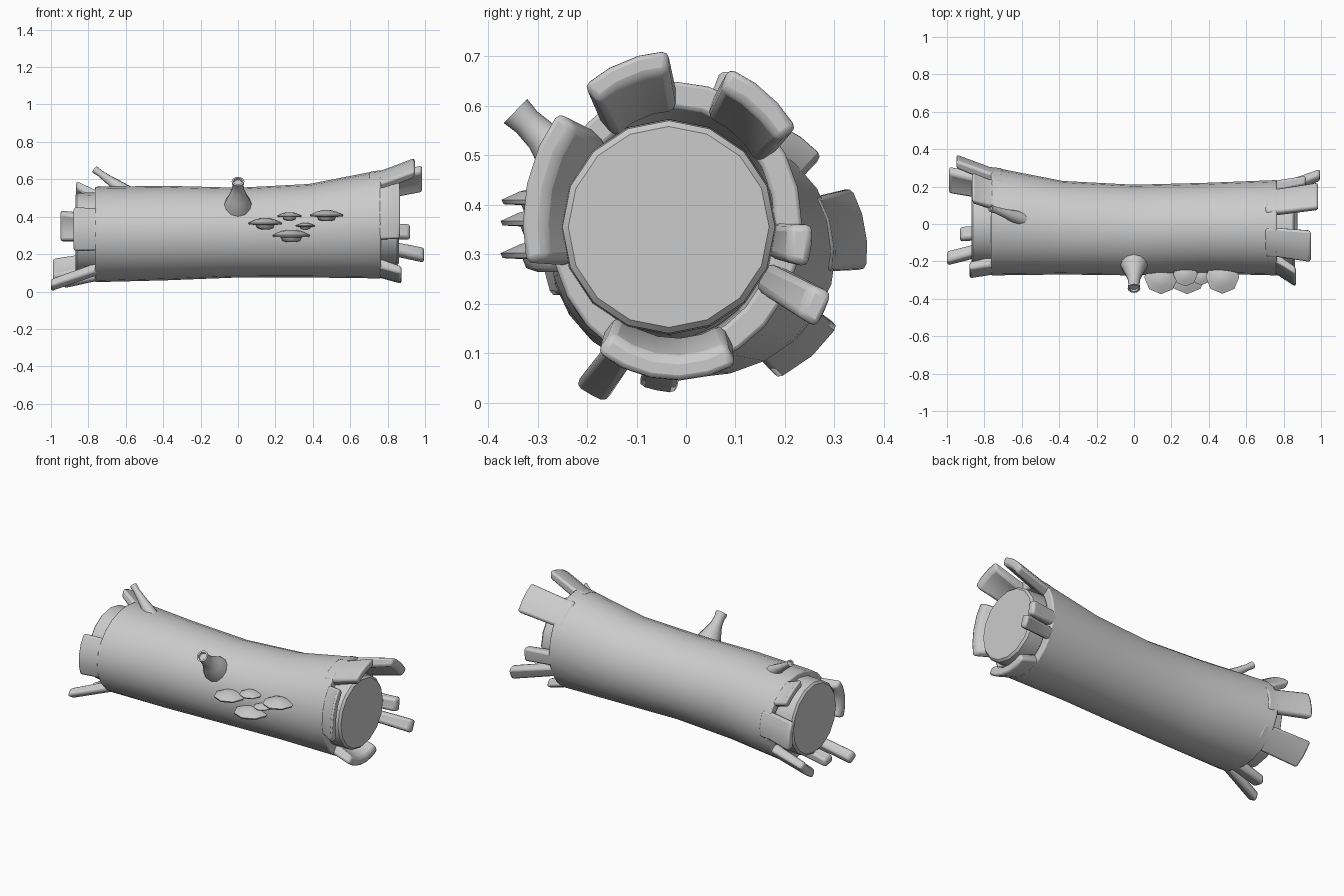
import bpy, bmesh
from math import cos, sin, radians, pi
from mathutils import Vector

if "Cube" in bpy.data.objects:
    bpy.data.objects.remove(bpy.data.objects["Cube"])

# log sections: x, centre y, centre z, radius y, radius z
SECTIONS = [(-.765, .015, .305, .29, .255), (-.38, -.02, .3125, .25, .2525),
            (0, -.0325, .315, .2425, .24), (.38, -.0225, .325, .2425, .25),
            (.765, -.02, .36, .255, .29)]


def make_object(name, bm, bevel=0, angle=40):
    bmesh.ops.recalc_face_normals(bm, faces=bm.faces)
    me = bpy.data.meshes.new(name)
    bm.to_mesh(me)
    bm.free()
    ob = bpy.data.objects.new(name, me)
    bpy.context.collection.objects.link(ob)
    bpy.ops.object.select_all(action='DESELECT')
    ob.select_set(True)
    bpy.context.view_layer.objects.active = ob
    bpy.ops.object.shade_smooth_by_angle(angle=radians(angle))
    if bevel:
        mod = ob.modifiers.new("bevel", 'BEVEL')
        mod.width, mod.segments, mod.limit_method = bevel, 2, 'ANGLE'
        mod.angle_limit = radians(50)
    return ob


def bridge(bm, a, b, closed=True):
    n = len(a)
    for i in range(n if closed else n - 1):
        j = (i + 1) % n
        bm.faces.new((a[i], a[j], b[j], b[i]))


def point(section, x, angle, scale=1, inset=0):
    _, cy, cz, ry, rz = section
    return Vector((x, cy + (ry * scale - inset) * cos(angle),
                   cz + (rz * scale - inset) * sin(angle)))


# bark: thick open tube
bm = bmesh.new()
N = 24
loops = [[bm.verts.new(point(s, s[0], 2 * pi * i / N)) for i in range(N)] for s in SECTIONS]
loops += [[bm.verts.new(point(s, s[0], 2 * pi * i / N, 1, .055)) for i in range(N)]
          for s in reversed(SECTIONS)]
for k in range(len(loops)):
    bridge(bm, loops[k], loops[(k + 1) % len(loops)])
make_object("bark", bm, .008)

# wood core with chamfered ends: x, centre y, centre z, radius
bm = bmesh.new()
core = [(-.87, 0, .31, .205), (-.86, 0, .31, .217), (-.76, 0, .31, .22),
        (0, -.03, .315, .18), (.76, -.035, .355, .218), (.85, -.035, .355, .215),
        (.862, -.035, .355, .203)]
loops = [[bm.verts.new((x, y + r * cos(2 * pi * i / 16), z + r * sin(2 * pi * i / 16)))
          for i in range(16)] for x, y, z, r in core]
for a, b in zip(loops, loops[1:]):
    bridge(bm, a, b)
bm.faces.new(loops[0])
bm.faces.new(loops[-1])
make_object("wood_core", bm)


# curved bark splinters flaring out past the tube ends
def splinter(name, tip, a0, a1, flare):
    s = SECTIONS[-1] if tip > 0 else SECTIONS[0]
    side = 1 if tip > 0 else -1
    mid, half = radians(a0 + a1) / 2, radians(a1 - a0) / 2
    n = max(2, round((a1 - a0) / 12))
    bm = bmesh.new()
    rings = []
    for x, k, thick in ((.70 * side, .975, .04), (.77 * side, 1, .06), (tip, flare, .05)):
        h = half * (flare / k) ** .7
        angles = [mid + h * (2 * i / n - 1) for i in range(n + 1)]
        outer = [bm.verts.new(point(s, x, a, k)) for a in angles]
        inner = [bm.verts.new(point(s, x, a, k, thick)) for a in angles]
        rings.append((outer, inner))
    for (o1, i1), (o2, i2) in zip(rings, rings[1:]):
        bridge(bm, o1 + i1[::-1], o2 + i2[::-1])
    for o, i in (rings[0], rings[-1]):
        bridge(bm, o, i, False)
    make_object(name, bm, .014)


for i, args in enumerate([
        (.945, 93, 127, 1.23), (.985, 35, 69, 1.18), (.865, 140, 193, 1.24),
        (.875, 235, 296, 1.1), (.92, -16, 0, 1.09), (.995, -33, -21, 1.34),
        (-.95, -7, 25, 1.23), (-.99, -60, -30, 1.18), (-1.0, 232, 243, 1.36),
        (-.93, 250, 264, 1.14), (-.865, 40, 72, 1.2), (-.88, 146, 200, 1.06)]):
    splinter(f"bark_splinter_{i + 1}", *args)


# revolved parts: profile of (distance along axis, radius)
def lathe(name, start, axis, profile, sides, angle=40):
    q = Vector(axis).to_track_quat('Z', 'Y')
    bm = bmesh.new()
    loops = [[bm.verts.new(Vector(start) + q @ Vector((r * cos(2 * pi * i / sides),
              r * sin(2 * pi * i / sides), d))) for i in range(sides)] for d, r in profile]
    for a, b in zip(loops, loops[1:]):
        bridge(bm, a, b)
    bm.faces.new(loops[0])
    bm.faces.new(loops[-1])
    return make_object(name, bm, 0, angle)


# branch stubs with hollow tips
lathe("front_branch", (0, -.185, .435), (0, -.15, .145),
      [(0, .078), (.05, .072), (.1, .052), (.15, .034), (.19, .03), (.222, .034), (.222, .024), (.21, .022)], 12)
lathe("back_branch", (-.61, .03, .54), (-.16, .055, .115),
      [(-.03, .04), (.03, .034), (.1, .024), (.16, .018), (.2, .02), (.2, .012), (.195, .01)], 10)

# shelf mushrooms: x, y, z, cap radius
for i, (x, y, z, r) in enumerate([(.145, -.285, .367, .09), (.275, -.268, .405, .065),
                                  (.473, -.283, .41, .09), (.36, -.275, .352, .052),
                                  (.285, -.275, .302, .1)]):
    lathe(f"mushroom_{i + 1}", (x, y, z), (0, 0, 1),
          [(-.38 * r, .25 * r), (-.3 * r, .48 * r), (-.12 * r, .55 * r), (-.1 * r, .95 * r),
           (0, r), (.18 * r, .6 * r), (.28 * r, .25 * r)], 8, 50)
